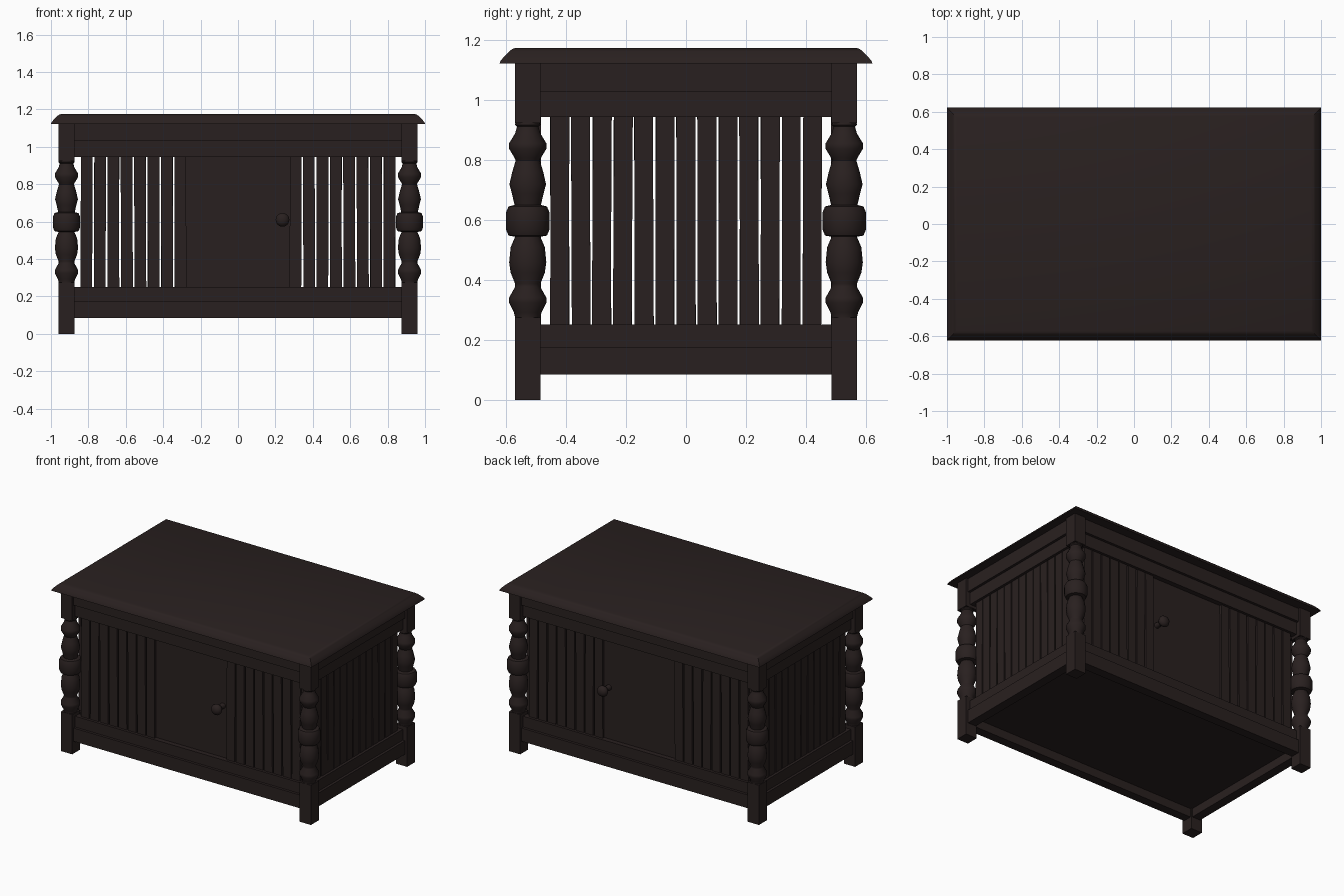
import bpy, bmesh, math, random
from mathutils import Matrix, Vector

random.seed(4)
cube = bpy.data.objects.get("Cube")
if cube:
    bpy.data.objects.remove(cube)

wood = bpy.data.materials.new("dark brown wood")
wood.use_nodes = True
COLOR = (0.022, 0.0145, 0.014, 1)
wood.diffuse_color = COLOR
wood.node_tree.nodes["Principled BSDF"].inputs["Base Color"].default_value = COLOR


def finish(name, bm, smooth=False):
    """Turn a bmesh into a named wooden object."""
    bmesh.ops.recalc_face_normals(bm, faces=bm.faces)
    mesh = bpy.data.meshes.new(name)
    bm.to_mesh(mesh)
    bm.free()
    mesh.materials.append(wood)
    obj = bpy.data.objects.new(name, mesh)
    bpy.context.collection.objects.link(obj)
    if smooth:
        bpy.ops.object.select_all(action="DESELECT")
        obj.select_set(True)
        bpy.context.view_layer.objects.active = obj
        bpy.ops.object.shade_smooth_by_angle(angle=math.radians(40))
    return obj


def add_box(bm, lo, hi, tilt=None):
    """Box between two corners, optionally turned about its centre."""
    lo, hi = Vector(lo), Vector(hi)
    size = hi - lo
    place = Matrix.Translation((lo + hi) / 2)
    if tilt:
        place = place @ tilt
    bmesh.ops.create_cube(bm, size=1, matrix=place @ Matrix.Diagonal((*size, 1)))


def add_lathe(bm, profile, place, sides=16):
    """Revolve (radius, height) points about z, then move into place."""
    rings = []
    for r, z in profile:
        rings.append([bm.verts.new(place @ Vector((
            r * math.cos(math.tau * i / sides),
            r * math.sin(math.tau * i / sides), z))) for i in range(sides)])
    for a, b in zip(rings, rings[1:]):
        for i in range(sides):
            j = (i + 1) % sides
            bm.faces.new((a[i], a[j], b[j], b[i]))
    bm.faces.new(rings[0])
    bm.faces.new(rings[-1])


# Table top: stacked rectangles form the rounded edge
bm = bmesh.new()
loops = []
for inset, z in ((0, 1.123), (0.002, 1.13), (0.016, 1.147), (0.032, 1.163),
                 (0.042, 1.171), (0.052, 1.175)):
    x, y = 1 - inset, 0.622 - inset
    loops.append([bm.verts.new((sx * x, sy * y, z))
                  for sx, sy in ((-1, -1), (1, -1), (1, 1), (-1, 1))])
for a, b in zip(loops, loops[1:]):
    for i in range(4):
        j = (i + 1) % 4
        bm.faces.new((a[i], a[j], b[j], b[i]))
bm.faces.new(loops[0])
bm.faces.new(loops[-1])
finish("table_top", bm, smooth=True)

# Corner posts: square blocks joined by a turned section
PX, PY, HALF = 0.917, 0.528, 0.043
turning = [(0.04, 0.25), (0.043, 0.28), (0.046, 0.292), (0.062, 0.325),
           (0.062, 0.342), (0.042, 0.378), (0.042, 0.388), (0.057, 0.425),
           (0.062, 0.46), (0.057, 0.51), (0.042, 0.545), (0.064, 0.549),
           (0.073, 0.57), (0.073, 0.625), (0.064, 0.646), (0.044, 0.651),
           (0.053, 0.69), (0.061, 0.72), (0.052, 0.76), (0.04, 0.80),
           (0.044, 0.808), (0.062, 0.838), (0.062, 0.857), (0.042, 0.89),
           (0.036, 0.912), (0.042, 0.918), (0.04, 0.95)]
for side, sx in (("right", -1), ("left", 1)):
    for end, sy in (("front", -1), ("back", 1)):
        cx, cy = sx * PX, sy * PY
        bm = bmesh.new()
        for z0, z1 in ((0, 0.275), (0.925, 1.125)):
            add_box(bm, (cx - HALF, cy - HALF, z0), (cx + HALF, cy + HALF, z1))
        add_lathe(bm, turning, Matrix.Translation((cx, cy, 0)))
        finish(f"{end}_{side}_post", bm, smooth=True)

# Rails: a thicker outer band and a thinner band holding the slats
BANDS = {"lower_rail": (0.085, 0.177, 0.028), "lower_slat_rail": (0.177, 0.252, 0.01),
         "upper_slat_rail": (0.945, 1.03, 0.01), "upper_rail": (1.03, 1.123, 0.028)}
for name, (z0, z1, out) in BANDS.items():
    bm = bmesh.new()
    for s in (-1, 1):
        a, b = sorted((s * (PY - 0.035), s * (PY + out)))
        add_box(bm, (-PX + HALF, a, z0), (PX - HALF, b, z1))
        a, b = sorted((s * (PX - 0.035), s * (PX + out)))
        add_box(bm, (a, -PY + HALF, z0), (b, PY - HALF, z1))
    finish(name, bm)

# Floor panel, set up inside the lower rails
bm = bmesh.new()
add_box(bm, (-0.89, -0.5, 0.145), (0.89, 0.5, 0.17))
finish("floor_panel", bm)

# Slats, each very slightly out of true and set back from the rails
Z0, Z1, W, T = 0.24, 0.955, 0.0625, 0.01
SX, SY = PX - 0.018, PY - 0.018


def lean(axis):
    return Matrix.Rotation(random.uniform(-0.006, 0.006), 4, axis)


for end, s in (("front", -1), ("back", 1)):
    bm = bmesh.new()
    for mirror in (-1, 1):
        for i in range(8):
            x = mirror * (0.308 + i * 0.0717)
            add_box(bm, (x - W / 2, s * SY - T, Z0),
                    (x + W / 2, s * SY + T, Z1), lean("Y"))
    finish(f"{end}_slats", bm)

    # Recessed door with a turned knob
    door_y = s * (SY - 0.016)
    bm = bmesh.new()
    add_box(bm, (-0.28, door_y - T, Z0), (0.28, door_y + T, Z1))
    finish(f"{end}_door", bm)
    bm = bmesh.new()
    place = Matrix.Translation((0.238, door_y, 0.61)) @ Matrix.Rotation(-s * math.pi / 2, 4, "X")
    add_lathe(bm, [(0.02, 0), (0.016, 0.05), (0.028, 0.06), (0.037, 0.075),
                   (0.037, 0.086), (0.028, 0.1), (0.012, 0.107)], place)
    finish(f"{end}_knob", bm, smooth=True)

for side, s in (("right", -1), ("left", 1)):
    bm = bmesh.new()
    for i in range(13):
        y = (i - 6) * 0.0702
        add_box(bm, (s * SX - T, y - W / 2, Z0),
                (s * SX + T, y + W / 2, Z1), lean("X"))
    finish(f"{side}_slats", bm)
